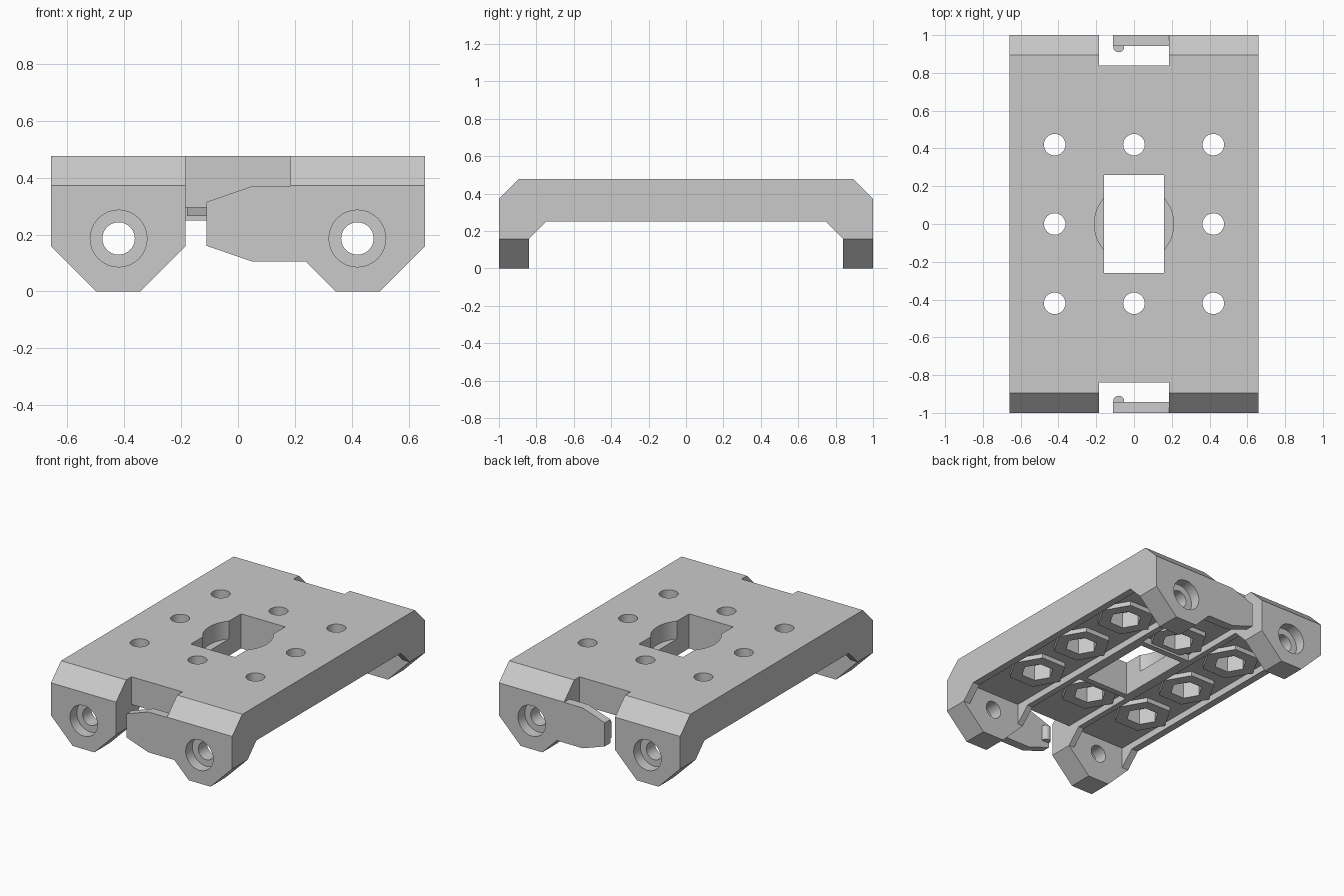
import bpy, bmesh, math
from mathutils import Vector

if "Cube" in bpy.data.objects:
    bpy.data.objects.remove(bpy.data.objects["Cube"], do_unlink=True)

grey = bpy.data.materials.new("plain grey")
grey.use_nodes = True
COLOUR = (0.59, 0.59, 0.59, 1)
grey.diffuse_color = COLOUR
grey.node_tree.nodes["Principled BSDF"].inputs["Base Color"].default_value = COLOUR


def prism(name, points, axis, lo, hi):
    """Extrude a 2D outline along an axis from lo to hi."""
    place = {"x": lambda a, b: (lo, a, b),
             "y": lambda a, b: (a, lo, b),
             "z": lambda a, b: (a, b, lo)}[axis]
    bm = bmesh.new()
    face = bm.faces.new([bm.verts.new(place(a, b)) for a, b in points])
    moved = bmesh.ops.extrude_face_region(bm, geom=[face])["geom"]
    step = Vector([hi - lo if axis == k else 0 for k in "xyz"])
    bmesh.ops.translate(bm, vec=step,
                        verts=[v for v in moved if isinstance(v, bmesh.types.BMVert)])
    bmesh.ops.recalc_face_normals(bm, faces=bm.faces)
    mesh = bpy.data.meshes.new(name)
    bm.to_mesh(mesh)
    bm.free()
    mesh.materials.append(grey)
    obj = bpy.data.objects.new(name, mesh)
    bpy.context.collection.objects.link(obj)
    return obj


def ring(u, v, radius, sides):
    angles = [math.tau * i / sides for i in range(sides)]
    return [(u + radius * math.cos(t), v + radius * math.sin(t)) for t in angles]


def rect(u0, v0, u1, v1):
    return [(u0, v0), (u1, v0), (u1, v1), (u0, v1)]


def combine(target, tool, operation="DIFFERENCE"):
    mod = target.modifiers.new("shape", "BOOLEAN")
    mod.operation, mod.solver, mod.object = operation, "EXACT", tool
    bpy.ops.object.select_all(action="DESELECT")
    bpy.context.view_layer.objects.active = target
    target.select_set(True)
    bpy.ops.object.modifier_apply(modifier=mod.name)
    bpy.data.objects.remove(tool, do_unlink=True)


def mirrored(half):
    return half + [(-a, b) for a, b in reversed(half)]


TOP, UNDER, ROOF = 0.477, 0.25, 0.295
NOTCH, SIDE, INNER = 0.185, 0.658, 0.84
PITCH = 0.42

# Chassis: side outline crossed with the end outline
body = prism("chassis", mirrored([(0.895, TOP), (1, 0.372), (1, 0), (INNER, 0),
                                  (INNER, 0.158), (0.748, UNDER)]), "x", -SIDE, SIDE)
combine(body, prism("end_outline", mirrored([(SIDE + 0.1, 0.6), (SIDE + 0.1, 0.258), (0.5, 0),
                                             (0.343, 0), (NOTCH, 0.158), (NOTCH, UNDER)]),
                    "y", -1.1, 1.1), "INTERSECT")

# End notches
for s in (-1, 1):
    combine(body, prism("notch", rect(-NOTCH, INNER * s, NOTCH, 1.2 * s), "z", -0.2, 0.8))

# Shallow underside hollows between thin walls and long ribs, the middle ones open at the ends
for s in (-1, 1):
    combine(body, prism("side_hollow", rect(0.225 * s, -INNER, 0.61 * s, INNER), "z", -0.1, ROOF))
    combine(body, prism("middle_hollow", rect(-NOTCH, 0.3 * s, NOTCH, 0.9 * s), "z", -0.1, ROOF))

# Centre opening and its round recess
combine(body, prism("opening", rect(-0.16, -0.26, 0.16, 0.26), "z", -0.1, 0.8))
combine(body, prism("recess", ring(0, 0, 0.21, 48), "z", 0.36, 0.8))

# Hexagonal bosses with nut traps and bolt holes
for i in (-1, 0, 1):
    for j in (-1, 0, 1):
        if i or j:
            x, y = i * PITCH, j * PITCH
            combine(body, prism("boss", ring(x, y, 0.18, 6), "z", 0.265, 0.42), "UNION")
            combine(body, prism("trap", ring(x, y, 0.1, 6), "z", 0.1, 0.37))
            combine(body, prism("bolt_hole", ring(x, y, 0.057, 32), "z", 0.1, 0.8))

# Coupling hooks with a round nub at the tip
hook = [(-0.11, 0.16), (0.05, 0.105), (0.3, 0.105), (0.3, 0.37), (0.05, 0.37), (-0.11, 0.315)]
for s in (-1, 1):
    arm = prism("hook", hook, "y", 0.942 * s, s)
    combine(arm, prism("nub", ring(-0.081, 0.938 * s, 0.029, 24), "z", 0.19, 0.29), "UNION")
    combine(body, arm, "UNION")

# Counterbored axle holes through the end blocks
for sx in (-1, 1):
    for sy in (-1, 1):
        combine(body, prism("bore", ring(PITCH * sx, 0.186, 0.057, 32), "y", 0.8 * sy, 1.1 * sy))
        combine(body, prism("counterbore", ring(PITCH * sx, 0.186, 0.1, 32), "y", 0.93 * sy, 1.1 * sy))

bpy.ops.object.select_all(action="DESELECT")
body.select_set(True)
bpy.context.view_layer.objects.active = body
bpy.ops.object.shade_smooth_by_angle(angle=math.radians(25))
